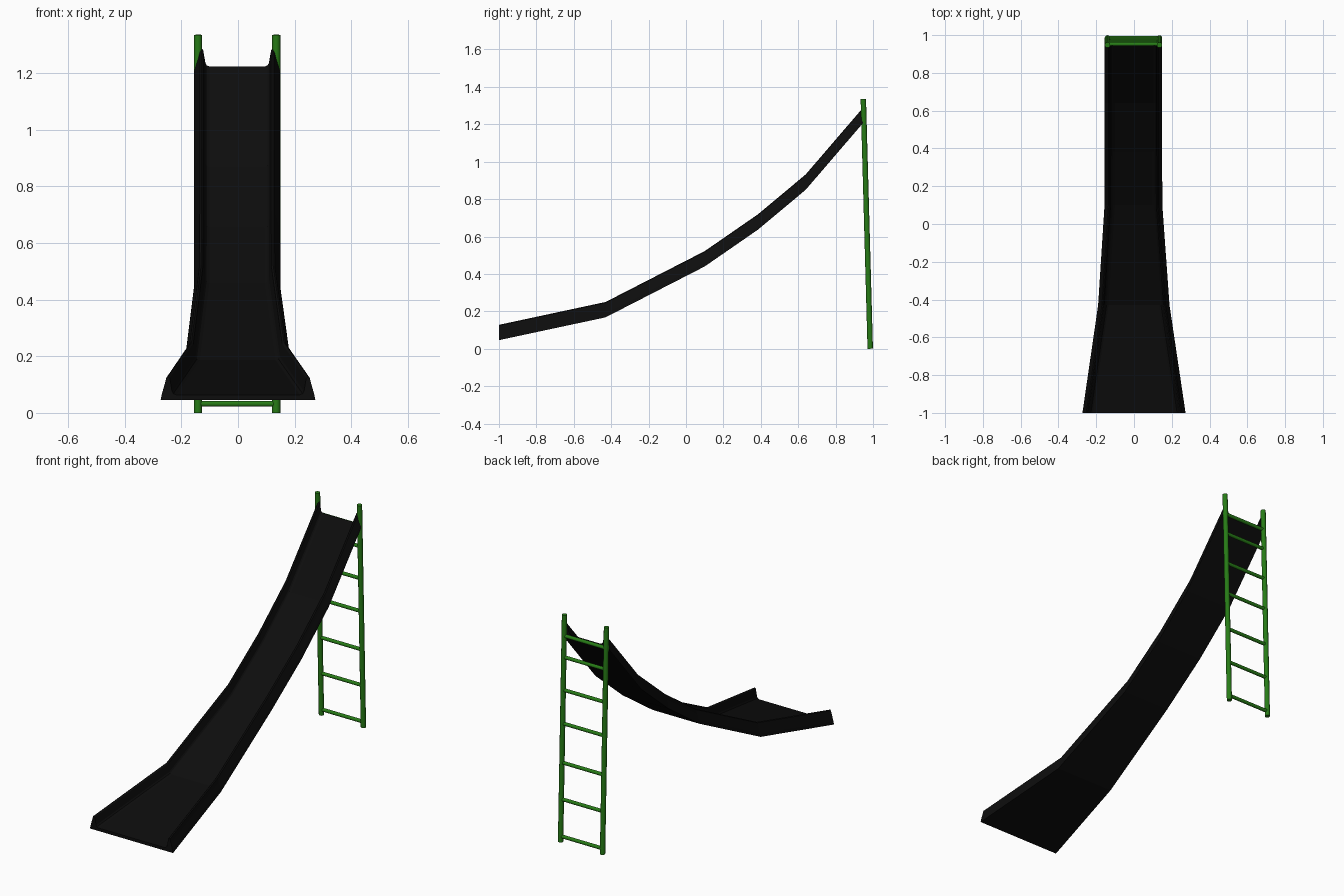
import bpy, bmesh, math
from mathutils import Vector

if "Cube" in bpy.data.objects:
    bpy.data.objects.remove(bpy.data.objects["Cube"])


def material(name, rgb):
    m = bpy.data.materials.new(name)
    m.diffuse_color = (*rgb, 1)
    m.use_nodes = True
    m.node_tree.nodes["Principled BSDF"].inputs["Base Color"].default_value = m.diffuse_color
    return m


black = material("black_plastic", (0.004, 0.004, 0.004))
green = material("green_paint", (0.02, 0.2, 0.008))


def finish(name, bm, mat, smooth):
    bmesh.ops.recalc_face_normals(bm, faces=bm.faces)
    me = bpy.data.meshes.new(name)
    bm.to_mesh(me)
    bm.free()
    ob = bpy.data.objects.new(name, me)
    bpy.context.collection.objects.link(ob)
    me.materials.append(mat)
    bpy.ops.object.select_all(action='DESELECT')
    ob.select_set(True)
    bpy.context.view_layer.objects.active = ob
    if smooth:
        bpy.ops.object.shade_smooth_by_angle(angle=math.radians(40))
    return ob


# chute: trough section (inset from the edge, height) lofted down the slope
half = [(0.0, 0.0), (0.004, 0.02), (0.014, 0.055), (0.02, 0.078), (0.026, 0.082),
        (0.032, 0.076), (0.04, 0.03), (0.045, 0.022), (0.055, 0.018)]
# stations: y, bottom z, half width, centre x
stations = [(-1.0, 0.046, 0.273, 0), (-0.43, 0.168, 0.189, -0.001), (0.1, 0.44, 0.153, -0.003),
            (0.385, 0.637, 0.152, -0.003), (0.64, 0.85, 0.152, -0.003), (0.945, 1.205, 0.152, -0.003)]
bm = bmesh.new()
rings = []
for y, z, w, cx in stations:
    section = [(-w + i, h) for i, h in half] + [(w - i, h) for i, h in reversed(half)]
    rings.append([bm.verts.new((cx + x, y, z + h)) for x, h in section])
n = len(rings[0])
for a, b in zip(rings, rings[1:]):
    for i in range(n):
        j = (i + 1) % n
        bm.faces.new((a[i], a[j], b[j], b[i]))
for r in (rings[0], rings[-1]):
    bm.faces.new(r)
finish("slide_chute", bm, black, False)


# ladder: leaning round posts and rungs
def bar(name, p, q, radius, sides):
    p, q = Vector(p), Vector(q)
    bm = bmesh.new()
    bmesh.ops.create_cone(bm, cap_ends=True, segments=sides, radius1=radius,
                          radius2=radius, depth=(q - p).length)
    bm.transform(Vector((0, 0, 1)).rotation_difference(q - p).to_matrix().to_4x4())
    bmesh.ops.translate(bm, vec=(p + q) / 2, verts=bm.verts)
    finish(name, bm, green, True)


def post_y(z):
    return 0.985 - 0.037 * z / 1.335


left, right = -0.141, 0.135
for name, x in (("left_post", left), ("right_post", right)):
    bar(name, (x, post_y(0), 0), (x, post_y(1.335), 1.335), 0.0145, 12)
for k, z in enumerate((0.032, 0.25, 0.465, 0.695, 0.892, 1.085, 1.21)):
    bar(f"rung_{k + 1}", (left, post_y(z), z), (right, post_y(z), z), 0.0105, 10)
